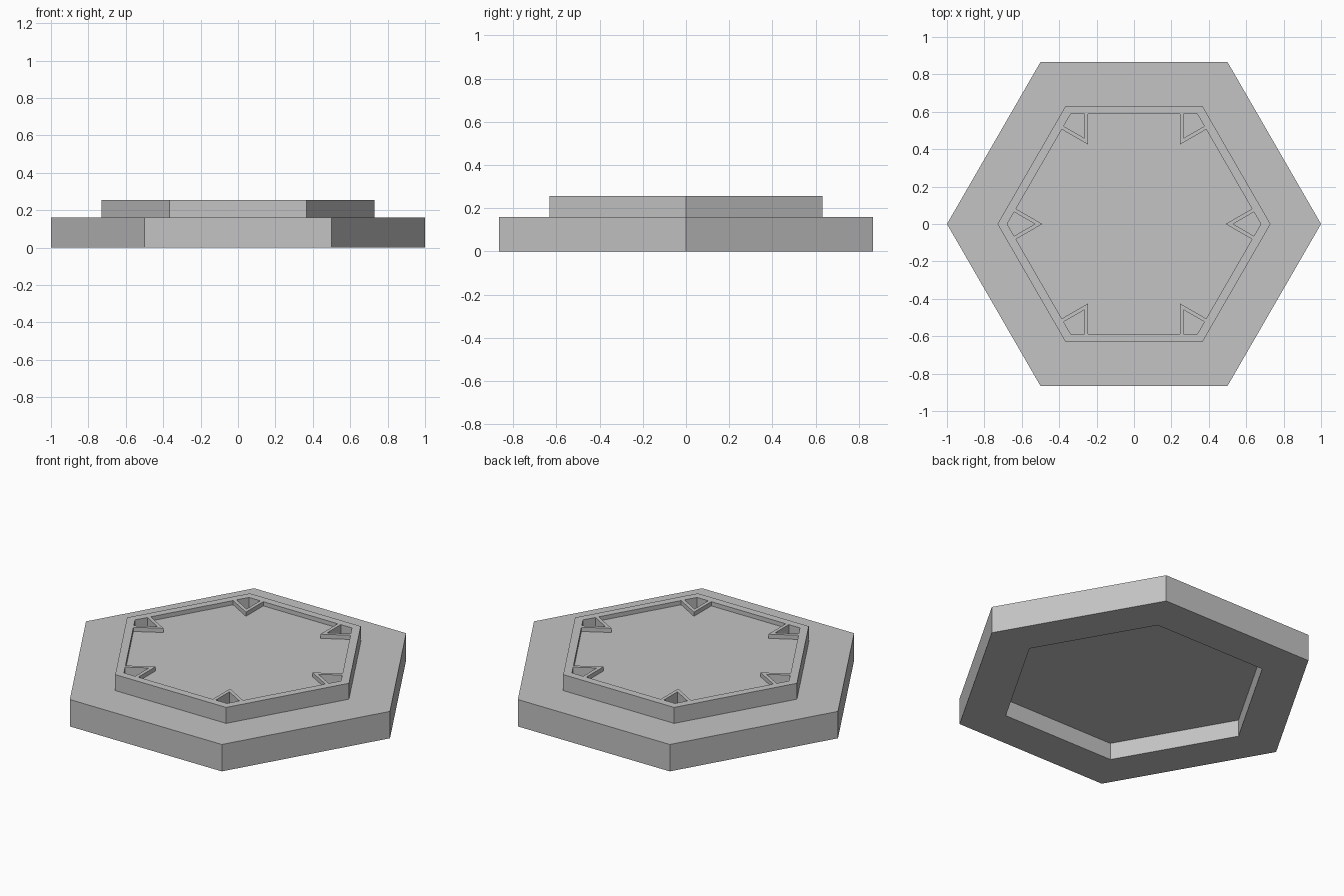
import bpy, bmesh, math
from mathutils import Vector

cube = bpy.data.objects.get("Cube")
if cube:
    bpy.data.objects.remove(cube, do_unlink=True)

grey = bpy.data.materials.new("plain grey")
grey.use_nodes = True
colour = (0.55, 0.55, 0.55, 1)
grey.diffuse_color = colour
grey.node_tree.nodes["Principled BSDF"].inputs["Base Color"].default_value = colour

INNER = 0.678   # corner radius of the tray inside the rim
TOP = 0.255     # rim height


def corner(k, r=INNER):
    a = math.radians(60 * k)
    return Vector((r * math.cos(a), r * math.sin(a)))


def corner_cut(k, d):
    """Foot on one wall, inward apex, foot on the next wall."""
    before = corner(k) + (corner(k - 1) - corner(k)).normalized() * d
    after = corner(k) + (corner(k + 1) - corner(k)).normalized() * d
    return [before, corner(k, INNER - 2 * d), after]


def make_object(name, bm):
    bmesh.ops.recalc_face_normals(bm, faces=bm.faces)
    mesh = bpy.data.meshes.new(name)
    bm.to_mesh(mesh)
    bm.free()
    mesh.materials.append(grey)
    obj = bpy.data.objects.new(name, mesh)
    bpy.context.collection.objects.link(obj)
    return obj


def loft(bm, rings):
    """Closed solid through a list of equal-length point rings."""
    loops = [[bm.verts.new((p.x, p.y, z)) for p in pts] for pts, z in rings]
    n = len(loops[0])
    for a, b in zip(loops, loops[1:]):
        for i in range(n):
            j = (i + 1) % n
            bm.faces.new((a[i], a[j], b[j], b[i]))
    bm.faces.new(loops[0])
    bm.faces.new(loops[-1])


# Stepped hexagonal body with a hollow underside
bm = bmesh.new()
profile = [(0.735, 0.1), (0.735, 0), (1, 0), (1, 0.16), (0.73, 0.16), (0.73, TOP)]
loft(bm, [([corner(k, r) for k in range(6)], z) for r, z in profile])
body = make_object("hexagonal_tile", bm)

# Shallow tray, leaving a thin rim and a rib across each corner
bm = bmesh.new()
outline = [p for k in range(6) for p in corner_cut(k, 0.094)]
loft(bm, [(outline, 0.23), (outline, TOP + 0.1)])
tray = make_object("tray_cutter", bm)

# Deep kite-shaped pockets behind the ribs
bm = bmesh.new()
for k in range(6):
    kite = corner_cut(k, 0.074) + [corner(k)]
    loft(bm, [(kite, 0.16), (kite, TOP + 0.1)])
pockets = make_object("pocket_cutter", bm)

# Cut both shapes from the body and discard the cutters
bpy.context.view_layer.objects.active = body
for cutter in (tray, pockets):
    cutter.hide_render = True
    mod = body.modifiers.new("cut", 'BOOLEAN')
    mod.operation = 'DIFFERENCE'
    mod.solver = 'EXACT'
    mod.object = cutter
    bpy.ops.object.modifier_apply(modifier=mod.name)
    bpy.data.objects.remove(cutter, do_unlink=True)
